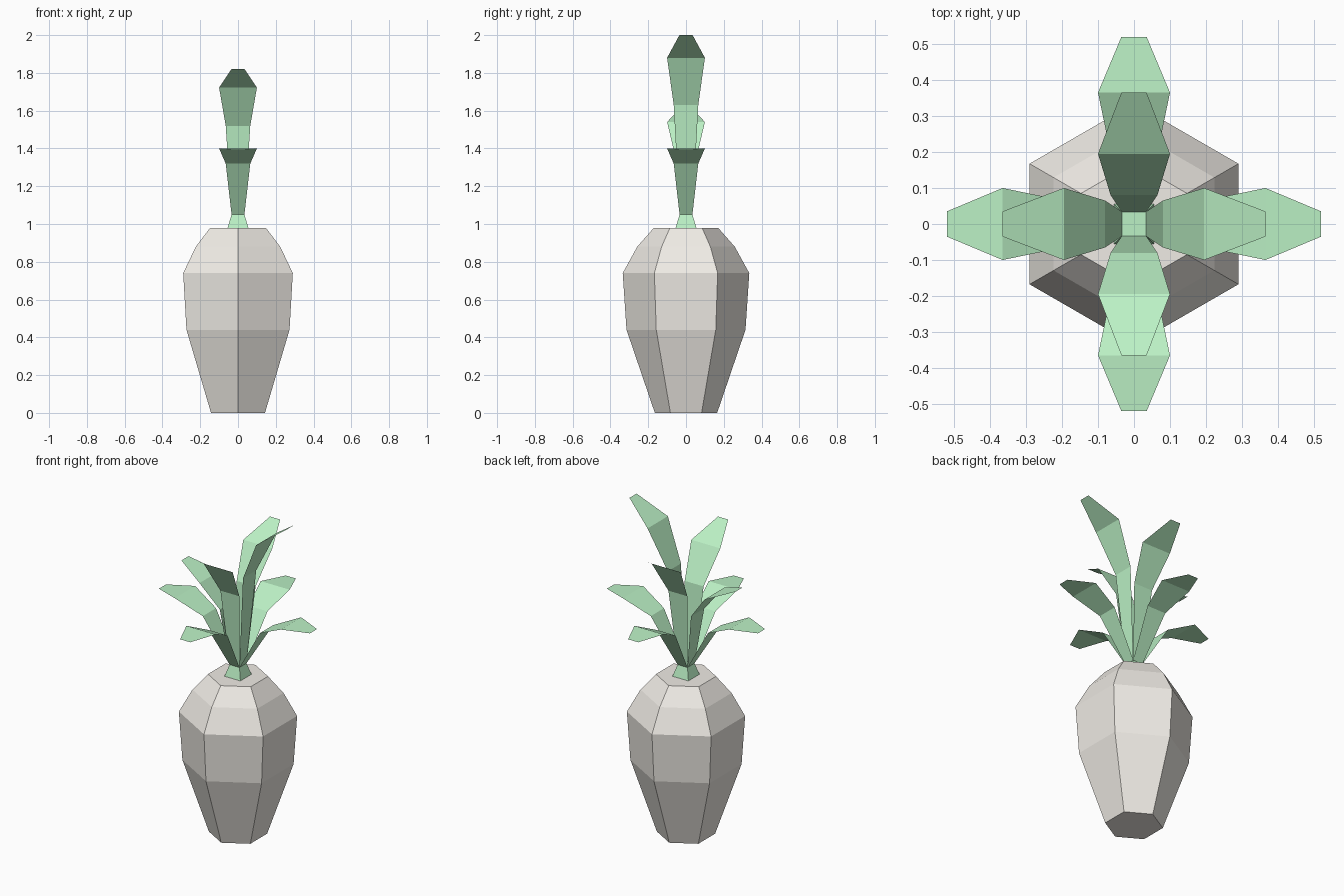
import bpy
from math import cos, sin, pi

if "Cube" in bpy.data.objects:
    bpy.data.objects.remove(bpy.data.objects["Cube"])


def material(name, rgb):
    m = bpy.data.materials.new(name)
    m.diffuse_color = (*rgb, 1)
    m.use_nodes = True
    m.node_tree.nodes["Principled BSDF"].inputs["Base Color"].default_value = m.diffuse_color
    return m


def add_object(name, verts, faces, mat):
    mesh = bpy.data.meshes.new(name)
    mesh.from_pydata(verts, [], faces)
    mesh.materials.append(mat)
    obj = bpy.data.objects.new(name, mesh)
    bpy.context.collection.objects.link(obj)
    return obj


def lathe(name, profile, sides, start, mat):
    """Capped flat-sided solid from (radius, z) rings."""
    verts = [(r * cos(start + 2 * pi * i / sides), r * sin(start + 2 * pi * i / sides), z)
             for r, z in profile for i in range(sides)]
    faces = [tuple(reversed(range(sides)))]
    for k in range(len(profile) - 1):
        a, b = k * sides, (k + 1) * sides
        for i in range(sides):
            j = (i + 1) % sides
            faces.append((a + i, a + j, b + j, b + i))
    top = (len(profile) - 1) * sides
    faces.append(tuple(range(top, top + sides)))
    return add_object(name, verts, faces, mat)


def leaf(name, path, height, angle, mat):
    """Thin bent strip from (reach, rise, half width) stations, turned about z."""
    c, s = cos(angle), sin(angle)
    verts = [(r * c - w * s, r * s + w * c, STEM_TOP + z * height)
             for r, z, hw in path for w in (-hw, hw)]
    faces = [(2 * i, 2 * i + 2, 2 * i + 3, 2 * i + 1) for i in range(len(path) - 1)]
    return add_object(name, verts, faces, mat)


STEM_TOP = 1.05
cream = material("cream", (0.87, 0.84, 0.79))
green = material("green", (0.5, 0.88, 0.56))

# Six-sided root with a corner facing the front
lathe("root", [(0.165, 0), (0.315, 0.44), (0.335, 0.74), (0.258, 0.88), (0.17, 0.98)],
      6, pi / 2, cream)

# Small square stem on the crown
q = 2 ** 0.5
lathe("stem", [(0.055 * q, 0.98), (0.034 * q, STEM_TOP)], 4, pi / 4, green)

# Low spreading leaves and upright leaves of varying height, in four directions
outer = [(0.034, 0, 0.034), (0.197, 0.27, 0.065), (0.365, 0.35, 0.1), (0.52, 0.343, 0.035)]
inner = [(0.034, 0, 0.034), (0.08, 0.58, 0.065), (0.195, 0.83, 0.1), (0.365, 0.95, 0.035)]
for side, turn, height in (("right", 0, 1), ("back", 1, 0.81), ("left", 2, 0.59), ("front", 3, 0.81)):
    leaf("outer_leaf_" + side, outer, 1, turn * pi / 2, green)
    leaf("inner_leaf_" + side, inner, height, turn * pi / 2, green)
